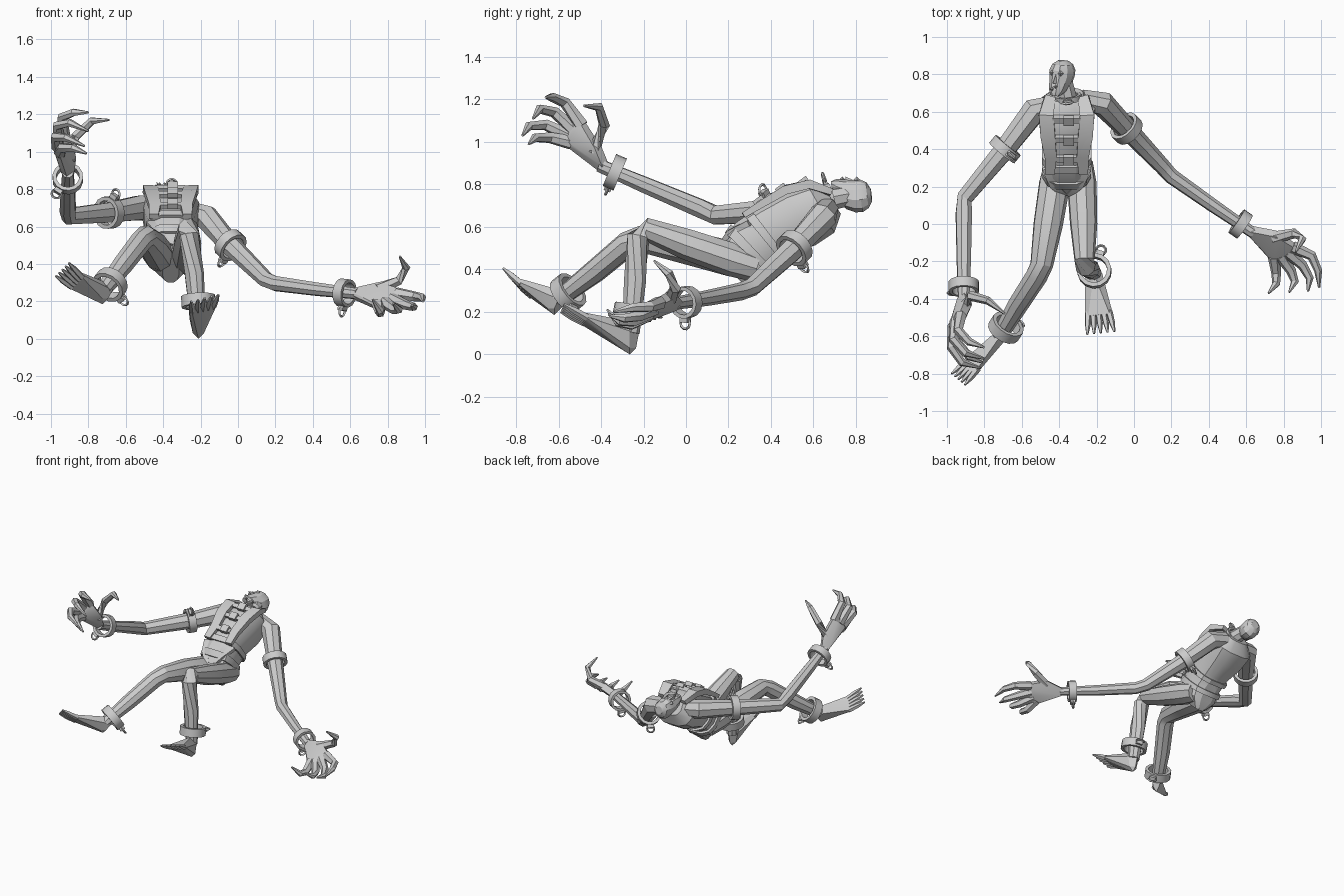
import bpy, bmesh, math
from mathutils import Vector as V, Matrix

if "Cube" in bpy.data.objects:
    bpy.data.objects.remove(bpy.data.objects["Cube"])

def finish(name, bm, angle=28):
    bmesh.ops.recalc_face_normals(bm, faces=bm.faces)
    me = bpy.data.meshes.new(name)
    bm.to_mesh(me); bm.free()
    ob = bpy.data.objects.new(name, me)
    bpy.context.collection.objects.link(ob)
    bpy.ops.object.select_all(action='DESELECT')
    ob.select_set(True)
    bpy.context.view_layer.objects.active = ob
    bpy.ops.object.shade_smooth_by_angle(angle=math.radians(angle))
    return ob

def skin(name, rings, caps=True, loop=False, angle=28):
    bm = bmesh.new()
    vs = [[bm.verts.new(p) for p in r] for r in rings]
    n = len(vs[0])
    pairs = list(zip(vs, vs[1:])) + ([(vs[-1], vs[0])] if loop else [])
    for a, b in pairs:
        for i in range(n):
            bm.faces.new((a[i], a[(i+1) % n], b[(i+1) % n], b[i]))
    if caps and not loop:
        bm.faces.new(vs[0]); bm.faces.new(vs[-1])
    return finish(name, bm, angle)

def frame(t, up):
    t = t.normalized()
    u = t.cross(V(up)).normalized()
    return u, u.cross(t)

def limb(name, pts, radii, n=8, up=(0.1, 0.2, 1), flat=1):
    pts = [V(p) for p in pts]
    rings = []
    for i, p in enumerate(pts):
        t = pts[min(i+1, len(pts)-1)] - pts[max(i-1, 0)]
        u, w = frame(t, up)
        rings.append([p + radii[i]*(math.cos(a)*u + flat*math.sin(a)*w)
                      for a in [2*math.pi*(k+.5)/n for k in range(n)]])
    return skin(name, rings)

def hull(name, pts, angle=25):
    bm = bmesh.new()
    for p in pts:
        bm.verts.new(p)
    r = bmesh.ops.convex_hull(bm, input=bm.verts)
    junk = {g for g in r['geom_interior'] + r['geom_unused'] if isinstance(g, bmesh.types.BMVert)}
    bmesh.ops.delete(bm, geom=list(junk), context='VERTS')
    return finish(name, bm, angle)

def blob(p, r):
    return [V(p) + r*V(d) for d in ((1,0,0),(-1,0,0),(0,1,0),(0,-1,0),(0,0,1),(0,0,-1))]

def shackle(name, c, axis, r, w, latch):
    c, t = V(c), V(axis).normalized()
    u, v = frame(t, latch)
    ring = lambda rr, o: [c + t*o + rr*(math.cos(a)*u + math.sin(a)*v)
                          for a in [2*math.pi*k/14 for k in range(14)]]
    skin(name, [ring(r, -w/2), ring(r, w/2), ring(r*.76, w/2), ring(r*.76, -w/2)], loop=True)
    # latch block and hanging link
    m = Matrix((u, t, v)).transposed()
    block = [c + v*r*1.05 + m @ V((x*.022, y*w*.3, z*.016)) for x in (-1,1) for y in (-1,1) for z in (-1,1)]
    hull(name + "_latch", block)
    rings = []
    for k in range(10):
        a = 2*math.pi*k/10
        d = math.cos(a)*u + math.sin(a)*v
        rings.append([c + v*(r+.025) + d*(.026 + .007*math.cos(b)) + t*.007*math.sin(b)
                      for b in [math.pi/2*j for j in range(4)]])
    skin(name + "_link", rings, loop=True)

# torso lofted from front and back profile points (y, z) with half widths
CX = -.36
sections = [((.17,.43), (.30,.30), .045), ((.16,.52), (.36,.35), .115), ((.23,.62), (.41,.42), .12),
            ((.33,.69), (.49,.47), .12), ((.46,.765), (.61,.51), .145), ((.57,.80), (.70,.57), .155),
            ((.65,.785), (.73,.66), .09)]

def torso_ring(f, b, w, grow=0):
    f, b = V((CX, *f)), V((CX, *b))
    c, h = (f+b)/2, (f-b)/2
    h = h*(1 + grow/h.length)
    out = []
    for k in range(12):
        a = 2*math.pi*(k+.5)/12
        s, q = math.cos(a), math.sin(a)
        e = lambda x: math.copysign(abs(x)**.7, x)
        out.append(c + V(((w+grow)*e(s), 0, 0)) + h*e(q))
    return out

def mix(i, t):
    a, b = sections[i], sections[i+1]
    l = lambda p, q: tuple(x + (y-x)*t for x, y in zip(p, q))
    return l(a[0], b[0]), l(a[1], b[1]), a[2] + (b[2]-a[2])*t

skin("torso", [torso_ring(*s) for s in sections])
# waist belt and upper belt wrap the body
for nm, i, t0, t1 in (("waist_belt", 1, .45, .85), ("rib_belt", 2, .45, .8)):
    a, b = mix(i, t0), mix(i, t1)
    skin(nm, [torso_ring(*a), torso_ring(*a, .015), torso_ring(*b, .015), torso_ring(*b)], loop=True)

# vest lapels, cross straps and buckles on the chest
FRONT = V((0, -.55, .83))
def plate(name, pts, w, h=.02):
    limb(name, [V(p) for p in pts], w, n=4, up=FRONT, flat=h/max(w))
for side, nm in ((-1, "left"), (1, "right")):
    x = lambda d: CX + side*d
    plate(nm + "_lapel", [(x(.09),.27,.655), (x(.085),.36,.71), (x(.10),.47,.775), (x(.11),.58,.80), (x(.09),.68,.76)],
          [.035, .045, .055, .055, .04], .03)
    plate(nm + "_hip_strap", [(x(.11),.30,.62), (x(.07),.21,.575), (x(.01),.155,.50)], [.03, .03, .02])
for nm, y, z, d in (("lower", .35, .71, .055), ("middle", .455, .768, .07), ("upper", .56, .80, .075)):
    limb(nm + "_chest_strap", [(CX-d, y, z), (CX+d, y, z)], [.022, .022], n=4, up=FRONT)
    hull(nm + "_buckle", [V((CX+.01, y, z)) + V((a*.028, 0, 0)) + FRONT*b + V((0, .8, .6))*c*.026
                          for a in (-1, 1) for b in (0, .03) for c in (-1, 1)])

# neck, collar ring and head looking up and to one side
limb("neck", [(-.35,.64,.72), (-.375,.76,.745)], [.055, .048])
shackle("neck_ring", (-.352,.675,.735), (-.1,.9,.25), .072, .03, FRONT)
FACE, CROWN = V((-.45, -.12, .88)).normalized(), V((.05, 1, .11)).normalized()
SIDE = CROWN.cross(FACE).normalized()
FACE = SIDE.cross(CROWN)
HC = V((-.385, .79, .745))
hp = lambda s, c, f: HC + SIDE*s + CROWN*c + FACE*f
rings = []
for c, w, f0, f1 in ((-.10, .025, .045, .088), (-.075, .045, -.02, .095), (-.04, .056, -.06, .088), (0, .064, -.08, .078),
                     (.035, .066, -.083, .078), (.065, .054, -.065, .06), (.083, .03, -.035, .025)):
    rings.append([hp(w*math.cos(a), c, (f0+f1)/2 + (f1-f0)/2*math.sin(a))
                  for a in [2*math.pi*k/10 for k in range(10)]])
skin("head", rings)
hull("nose", [hp(-.013,-.03,.075), hp(.013,-.03,.075), hp(0,-.032,.108), hp(0,.015,.076)])
for s in (-1, 1):
    hull("brow", blob(hp(s*.026, .022, .07), .016))
    hull("lip", blob(hp(s*.01, -.055 + s*.008, .09), .012))

# arms and legs
limb("left_arm", [(-.42,.63,.69), (-.53,.61,.70), (-.69,.40,.675), (-.905,.14,.655), (-.91,.06,.69), (-.91,-.20,.80), (-.91,-.41,.89)],
     [.06, .07, .058, .047, .046, .04, .032])
limb("right_arm", [(-.28,.66,.68), (-.17,.645,.65), (-.04,.51,.50), (.15,.31,.315), (.20,.255,.295), (.42,.10,.265), (.64,-.05,.24)],
     [.06, .068, .056, .044, .042, .037, .03])
limb("left_leg", [(-.41,.33,.42), (-.425,.22,.45), (-.46,0,.505), (-.495,-.22,.545), (-.52,-.275,.52), (-.62,-.43,.39), (-.72,-.60,.26)],
     [.07, .085, .08, .062, .06, .056, .042], n=9)
limb("right_leg", [(-.29,.33,.41), (-.28,.22,.445), (-.27,0,.52), (-.265,-.19,.59), (-.26,-.225,.555), (-.235,-.24,.35), (-.215,-.26,.10)],
     [.07, .08, .074, .055, .055, .053, .042], n=9)

# restraint rings on arms, wrists and ankles
for nm, c, ax, r, w, l in (
        ("left_arm_ring", (-.69,.40,.675), (-.6,-.73,-.06), .087, .055, (.3,-.4,.9)),
        ("right_arm_ring", (-.04,.51,.50), (.58,-.58,-.57), .087, .055, (-.3,.3,-.9)),
        ("left_wrist_ring", (-.91,-.335,.857), (0,-.92,.39), .082, .055, (-.5,0,-.8)),
        ("right_wrist_ring", (.57,0,.245), (.82,-.56,-.09), .076, .055, (.1,-.2,-1)),
        ("left_ankle_ring", (-.685,-.555,.29), (-.45,-.7,-.55), .092, .06, (.6,.3,-.5)),
        ("right_ankle_ring", (-.212,-.25,.20), (.05,-.2,-1), .092, .06, (.3,1,0))):
    shackle(nm, c, ax, r, w, l)

# hands: hull palm, four curled fingers and a thumb
hands = {
    "left": ((-.91,-.395,.885), [
        [(-.90,-.43,.97), (-.87,-.385,1.08), (-.78,-.41,1.165), (-.69,-.48,1.17)],
        [(-.93,-.50,1.09), (-.94,-.57,1.185), (-.88,-.63,1.21), (-.80,-.66,1.21)],
        [(-.955,-.53,1.06), (-.965,-.62,1.14), (-.90,-.69,1.155), (-.80,-.72,1.11)],
        [(-.965,-.555,1.03), (-.975,-.66,1.08), (-.92,-.74,1.075), (-.82,-.77,1.03)],
        [(-.95,-.555,1.00), (-.94,-.64,1.02), (-.88,-.71,1.02), (-.81,-.74,.99)]]),
    "right": ((.63,-.045,.24), [
        [(.76,-.07,.27), (.86,-.05,.31), (.90,-.08,.38), (.865,-.15,.44)],
        [(.86,-.13,.24), (.95,-.17,.225), (.985,-.25,.22), (.99,-.34,.20)],
        [(.83,-.16,.21), (.90,-.22,.18), (.94,-.29,.17), (.93,-.36,.18)],
        [(.79,-.18,.19), (.84,-.25,.155), (.86,-.31,.155), (.83,-.365,.19)],
        [(.75,-.185,.18), (.76,-.26,.14), (.76,-.32,.15), (.72,-.37,.21)]])}
for nm, (wrist, digits) in hands.items():
    pts = blob(wrist, .035) + blob(digits[0][0], .035)
    for d in digits[1:]:
        pts += blob(d[0], .028)
    hull(nm + "_palm", pts)
    for i, d in enumerate(digits):
        root = V(d[0]).lerp(V(d[1]), -.15)
        limb(f"{nm}_{'thumb' if i == 0 else 'finger'}_{i}", [root] + d[1:], [.034, .027, .022, .006], n=6, up=(.3, .3, 1))

# feet: wedge from heel to toe row, then five pointed toes
for nm, ankle, heel, base0, base1, tip0, tip1 in (
        ("left", (-.715,-.60,.26), (-.725,-.62,.215), (-.90,-.735,.285), (-.845,-.785,.34), (-.975,-.80,.335), (-.905,-.86,.405)),
        ("right", (-.215,-.265,.11), (-.212,-.265,.03), (-.245,-.49,.155), (-.13,-.48,.18), (-.25,-.59,.20), (-.105,-.575,.235))):
    hull(nm + "_foot", blob(ankle, .045) + blob(heel, .03) + blob(base0, .017) + blob(base1, .017))
    for k in range(5):
        a, b = (V(p).lerp(V(q), k/4) for p, q in ((base0, base1), (tip0, tip1)))
        limb(f"{nm}_toe_{k}", [a.lerp(b, -.15), a.lerp(b, .5), b], [.019, .016, .006], n=5)
